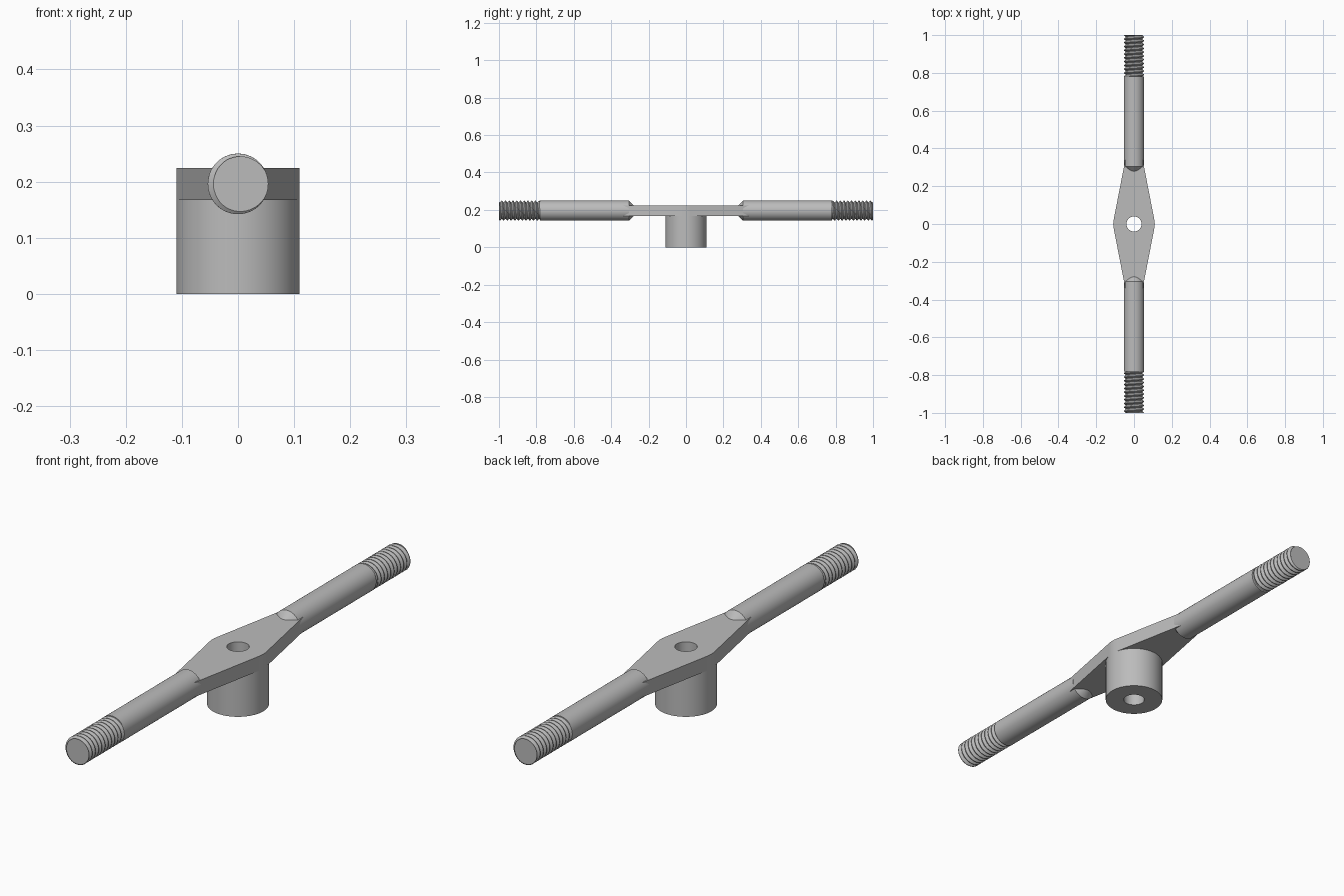
import bpy, bmesh
from math import pi, sin, cos, radians, atan2
from mathutils import Matrix

if "Cube" in bpy.data.objects:
    bpy.data.objects.remove(bpy.data.objects["Cube"])

AXIS_Z, ROD_R, ROOT_R = 0.196, 0.054, 0.044
HUB_R, HOLE_R = 0.11, 0.04
PLATE_LOW, PLATE_TOP, PLATE_END = 0.167, 0.224, 0.34
THREAD_START, THREAD_END, PITCH = 0.78, 1.0, 0.02

steel = bpy.data.materials.new("grey steel")
steel.use_nodes = True
GREY = (0.5, 0.5, 0.5, 1)
steel.diffuse_color = GREY
steel.node_tree.nodes["Principled BSDF"].inputs["Base Color"].default_value = GREY


def finish(bm, name, angle=30):
    """Weld, orient and shade a part, then add it to the scene."""
    bmesh.ops.remove_doubles(bm, verts=bm.verts, dist=1e-5)
    bmesh.ops.recalc_face_normals(bm, faces=bm.faces)
    mesh = bpy.data.meshes.new(name)
    bm.to_mesh(mesh)
    bm.free()
    mesh.materials.append(steel)
    obj = bpy.data.objects.new(name, mesh)
    bpy.context.collection.objects.link(obj)
    bpy.ops.object.select_all(action='DESELECT')
    obj.select_set(True)
    bpy.context.view_layer.objects.active = obj
    bpy.ops.object.shade_smooth_by_angle(angle=radians(angle))
    return obj


def bridge(bm, a, b, closed=True):
    """Join two rows of vertices with quads."""
    n = len(a)
    for i in range(n if closed else n - 1):
        j = (i + 1) % n
        bm.faces.new((a[i], a[j], b[j], b[i]))


def ring_part(name, angles, outer, low, top):
    """Prism with a round bore; outer(t) is the outline radius at angle t."""
    bm = bmesh.new()
    loops = []
    for radius, z in ((outer, low), (outer, top),
                      (lambda t: HOLE_R, top), (lambda t: HOLE_R, low)):
        loops.append([bm.verts.new((radius(t) * cos(t), radius(t) * sin(t), z))
                      for t in angles])
    for i in range(4):
        bridge(bm, loops[i], loops[(i + 1) % 4])
    return finish(bm, name)


# Hub with a through bore
even = [2 * pi * i / 64 for i in range(64)]
ring_part("hub", even, lambda t: HUB_R, 0, PLATE_LOW)

# Tapered plate: rounded waist with straight tangent sides
tangent = radians(11)
tip = atan2(PLATE_END, (HUB_R - PLATE_END * sin(tangent)) / cos(tangent))


def plate_radius(t):
    x, y = abs(cos(t)), abs(sin(t))
    q = atan2(y, x)
    if q <= tangent:
        return HUB_R
    return min(HUB_R / cos(q - tangent), PLATE_END / y)


corners = [s for a in (tangent, tip) for s in (a, pi - a, pi + a, 2 * pi - a)]
ring_part("tapered_plate", sorted(even + corners), plate_radius, PLATE_LOW, PLATE_TOP)


def thread_radius(y):
    """Trapezoidal thread profile with narrow crest and root flats."""
    phase = (y / PITCH) % 1
    wave = abs(2 * phase - 1)
    depth = min(1, max(0, (wave - 0.12) / 0.76))
    return ROD_R + (ROOT_R - ROD_R) * depth


def build_shank(name, turn):
    bm = bmesh.new()
    loops = []
    for y, r in ((0.277, 0.026), (0.305, ROD_R), (THREAD_START, ROD_R)):
        loops.append([bm.verts.new((r * cos(t), y, r * sin(t))) for t in even])
    bridge(bm, loops[0], loops[1])
    bridge(bm, loops[1], loops[2])
    bm.faces.new(loops[0])
    bm.faces.new(loops[2])
    finish(bm, name).matrix_world = turn


def build_thread(name, turn):
    """Rows run along the helix and are clipped flat at both ends."""
    bm = bmesh.new()
    seg = 40
    phases = (0.06, 0.44, 0.56, 0.94)
    turns = round((THREAD_END - THREAD_START) / PITCH)
    rows = []
    for k in range(-1, turns + 1):
        for p in phases:
            row = []
            for j in range(seg + 1):
                t = 2 * pi * j / seg
                travel = PITCH * (k + p)
                y = THREAD_START + travel - PITCH * j / seg
                clipped = min(THREAD_END, max(THREAD_START, y))
                # Phase follows the helix, so clipped rows stay on the thread
                r = thread_radius(clipped - THREAD_START + PITCH * j / seg)
                row.append(bm.verts.new((r * cos(t), clipped, r * sin(t))))
            rows.append(row)
    for a, b in zip(rows, rows[1:]):
        bridge(bm, a, b, closed=False)
    bmesh.ops.remove_doubles(bm, verts=bm.verts, dist=1e-5)
    bmesh.ops.dissolve_degenerate(bm, dist=1e-5, edges=bm.edges)
    # Flat end caps
    for y in (THREAD_START, THREAD_END):
        flat = [f for f in bm.faces if all(abs(v.co.y - y) < 1e-6 for v in f.verts)]
        bmesh.ops.delete(bm, geom=flat, context='FACES')
        rim = []
        for j in range(seg):
            t = 2 * pi * j / seg
            r = thread_radius(y - THREAD_START + PITCH * j / seg)
            rim.append(bm.verts.new((r * cos(t), y, r * sin(t))))
        bm.faces.new(rim)
    finish(bm, name).matrix_world = turn


# Two matching arms, half a turn apart
for side, angle in (("back", 0), ("front", pi)):
    turn = Matrix.Translation((0, 0, AXIS_Z)) @ Matrix.Rotation(angle, 4, 'Z')
    build_shank(side + "_shank", turn)
    build_thread(side + "_thread", turn)
